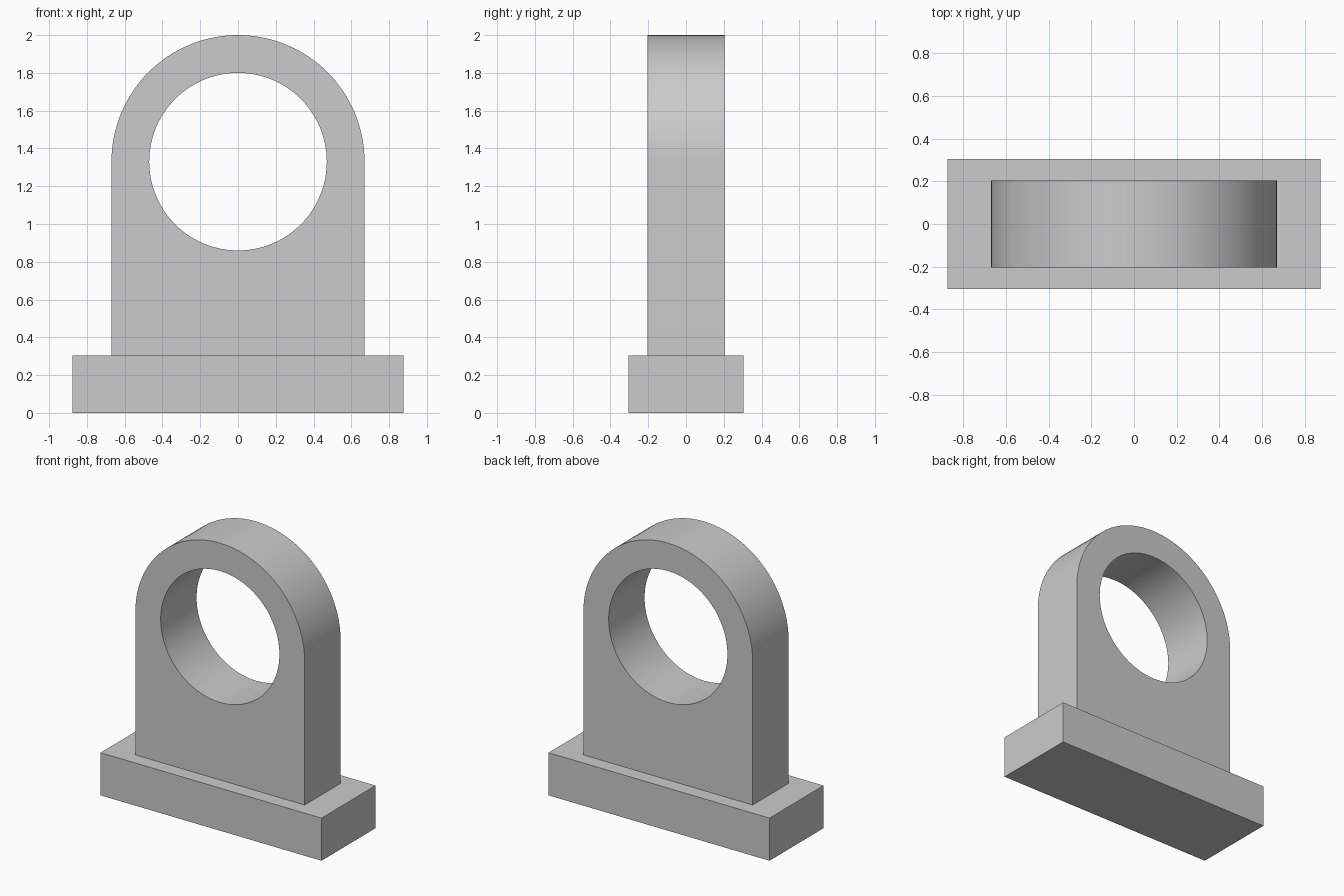
import bpy
import bmesh
from math import cos, sin, pi, radians
from mathutils import Vector

cube = bpy.data.objects.get("Cube")
if cube:
    bpy.data.objects.remove(cube, do_unlink=True)

BASE_X, BASE_Y, BASE_Z = 0.875, 0.305, 0.305   # half width, half depth, height
WEB_Y = 0.203                                  # half thickness of the upright
ARCH_R, HOLE_R, AXIS_Z = 0.67, 0.47, 1.33
STEPS = 64

# Plain grey material
grey = bpy.data.materials.new("plain_grey")
grey.use_nodes = True
colour = (0.6, 0.6, 0.6, 1)
grey.diffuse_color = colour
grey.node_tree.nodes["Principled BSDF"].inputs["Base Color"].default_value = colour


def make_object(name, bm):
    bmesh.ops.recalc_face_normals(bm, faces=bm.faces)
    mesh = bpy.data.meshes.new(name)
    bm.to_mesh(mesh)
    bm.free()
    mesh.materials.append(grey)
    obj = bpy.data.objects.new(name, mesh)
    bpy.context.collection.objects.link(obj)
    return obj


def arc(radius, start, end, steps):
    angles = [start + (end - start) * i / steps for i in range(steps + 1)]
    return [(radius * cos(a), AXIS_Z + radius * sin(a)) for a in angles]


def add_loop(bm, points):
    verts = [bm.verts.new((x, -WEB_Y, z)) for x, z in points]
    return [bm.edges.new((v, verts[i - 1])) for i, v in enumerate(verts)]


# Base plate
bm = bmesh.new()
bmesh.ops.create_cube(bm, size=2)
for v in bm.verts:
    v.co = (v.co.x * BASE_X, v.co.y * BASE_Y, (v.co.z + 1) / 2 * BASE_Z)
make_object("base_plate", bm)

# Arched upright with a round bore
bm = bmesh.new()
outline = arc(ARCH_R, 0, pi, STEPS) + [(-ARCH_R, BASE_Z), (ARCH_R, BASE_Z)]
bore = arc(HOLE_R, 0, 2 * pi, STEPS * 2)[:-1]
edges = add_loop(bm, outline) + add_loop(bm, bore)
bmesh.ops.triangle_fill(bm, edges=edges, use_beauty=True, normal=Vector((0, -1, 0)))
grown = bmesh.ops.extrude_face_region(bm, geom=bm.faces[:], use_keep_orig=True)
moved = [g for g in grown["geom"] if isinstance(g, bmesh.types.BMVert)]
bmesh.ops.translate(bm, verts=moved, vec=(0, 2 * WEB_Y, 0))
upright = make_object("arched_upright", bm)

# Smooth curved walls, crisp rims
bpy.ops.object.select_all(action="DESELECT")
upright.select_set(True)
bpy.context.view_layer.objects.active = upright
bpy.ops.object.shade_smooth_by_angle(angle=radians(30))
